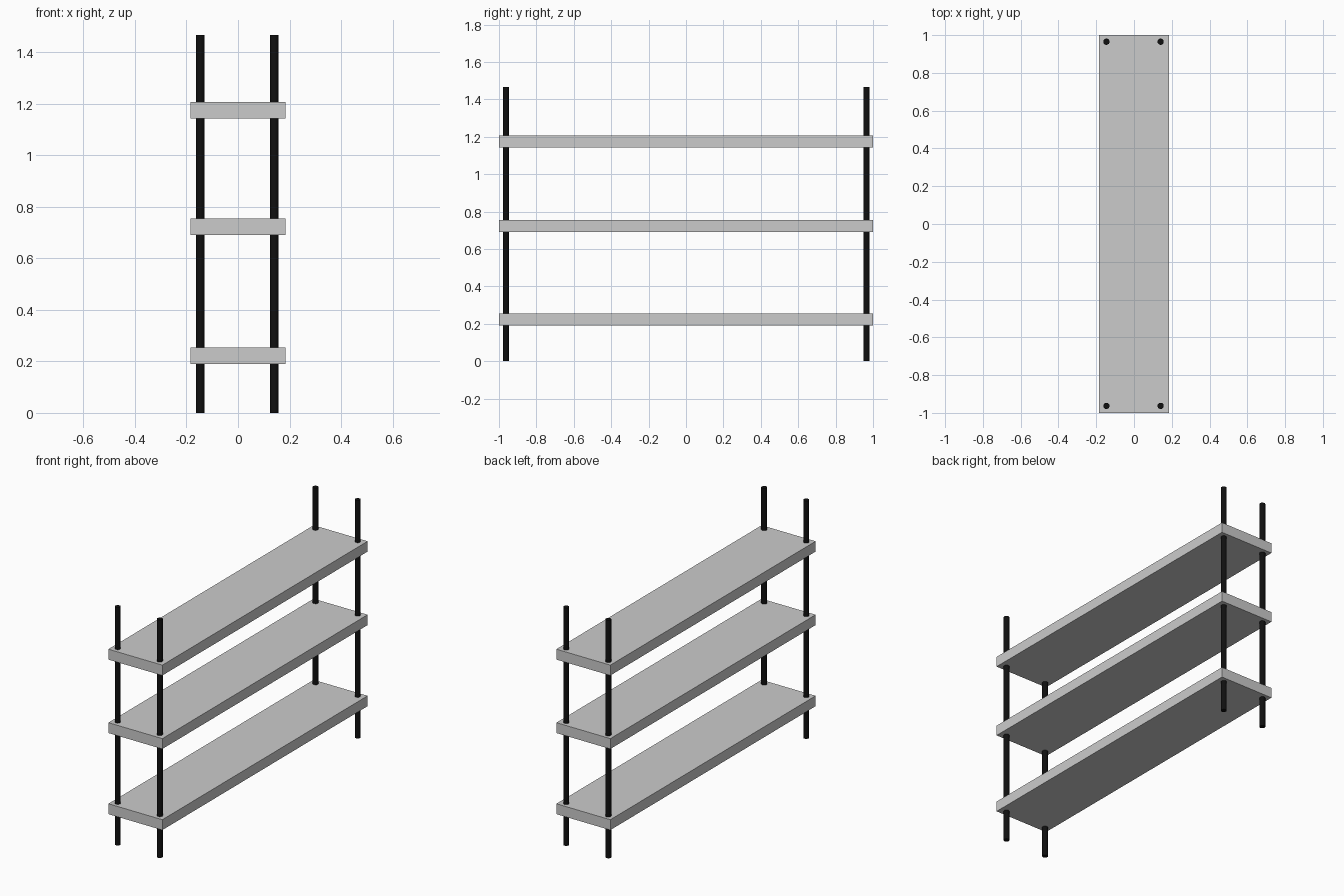
import bpy
import math

if "Cube" in bpy.data.objects:
    bpy.data.objects.remove(bpy.data.objects["Cube"])

HALF_W, HALF_L = 0.184, 1.0
SHELF_T = 0.064
POST_R, POST_H = 0.0165, 1.467

black = bpy.data.materials.new("black_metal")
black.diffuse_color = (0.005, 0.005, 0.005, 1)
black.use_nodes = True
black.node_tree.nodes["Principled BSDF"].inputs["Base Color"].default_value = black.diffuse_color


def add_shelf(name, z):
    bpy.ops.mesh.primitive_cube_add(size=1, location=(0, 0, z))
    shelf = bpy.context.object
    shelf.name = name
    shelf.scale = (2 * HALF_W, 2 * HALF_L, SHELF_T)
    bpy.ops.object.transform_apply(location=False, rotation=False, scale=True)


def add_post(name, x, y):
    bpy.ops.mesh.primitive_cylinder_add(
        vertices=32, radius=POST_R, depth=POST_H, location=(x, y, POST_H / 2))
    post = bpy.context.object
    post.name = name
    post.data.materials.append(black)
    bpy.ops.object.shade_smooth_by_angle(angle=math.radians(30))


# Three boards
for name, z in (("lower_shelf", 0.222), ("middle_shelf", 0.722), ("upper_shelf", 1.175)):
    add_shelf(name, z)

# Four round posts running through the boards
for side, x in (("left", -0.146), ("right", 0.141)):
    for end, y in (("front", -0.963), ("back", 0.965)):
        add_post(f"{end}_{side}_post", x, y)
